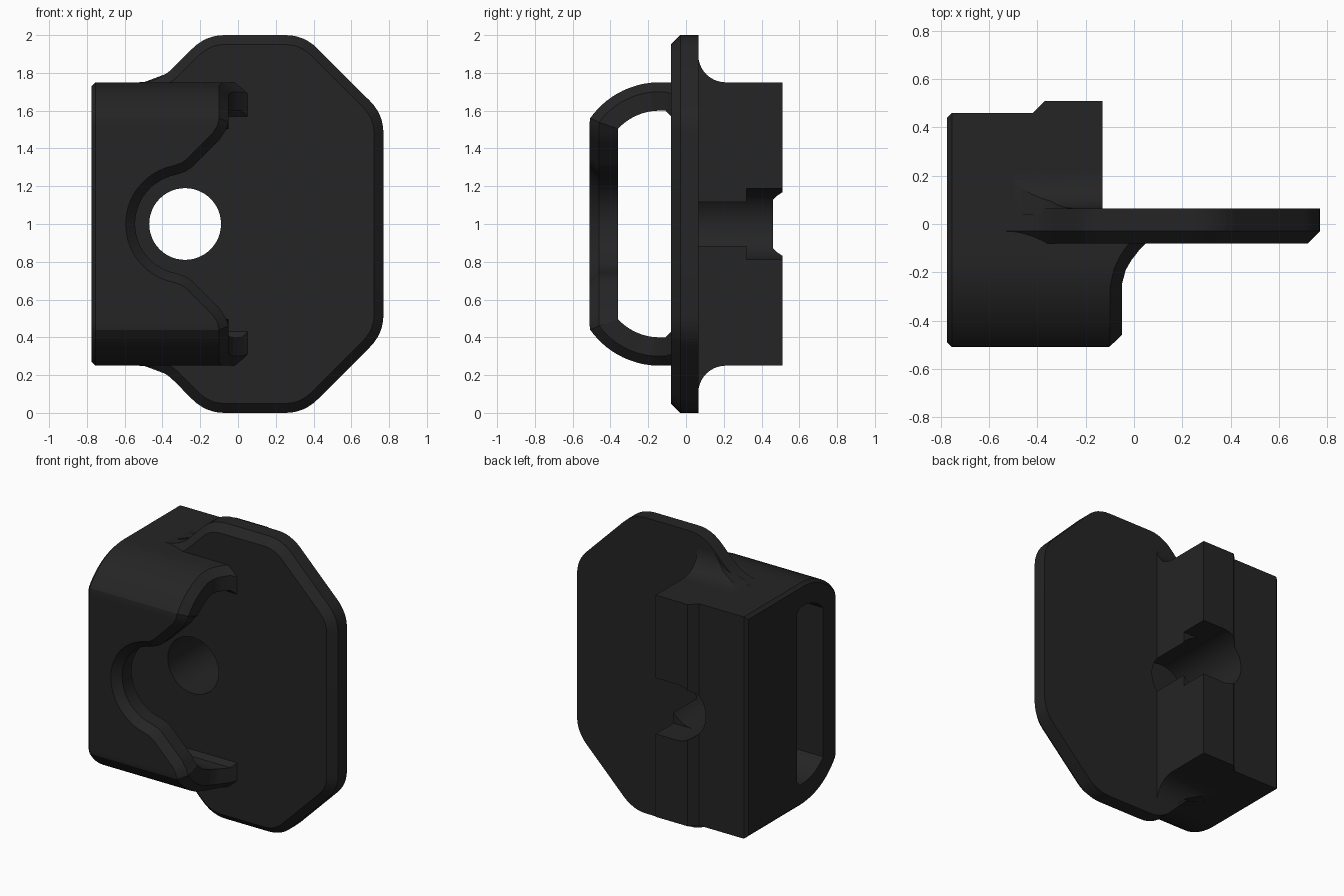
import bpy, bmesh, math
from mathutils import Vector

if "Cube" in bpy.data.objects:
    bpy.data.objects.remove(bpy.data.objects["Cube"])

mat = bpy.data.materials.new("charcoal")
mat.diffuse_color = (0.018, 0.018, 0.018, 1)
mat.use_nodes = True
mat.node_tree.nodes["Principled BSDF"].inputs["Base Color"].default_value = mat.diffuse_color


def finish(name, bm, smooth=True):
    bmesh.ops.remove_doubles(bm, verts=bm.verts, dist=1e-5)
    bmesh.ops.recalc_face_normals(bm, faces=bm.faces)
    me = bpy.data.meshes.new(name)
    bm.to_mesh(me)
    bm.free()
    ob = bpy.data.objects.new(name, me)
    bpy.context.collection.objects.link(ob)
    me.materials.append(mat)
    if smooth:
        shade(ob)
    return ob


def shade(ob):
    bpy.ops.object.select_all(action='DESELECT')
    ob.select_set(True)
    bpy.context.view_layer.objects.active = ob
    bpy.ops.object.shade_smooth_by_angle(angle=math.radians(28))


def loft(bm, rings):
    """Skin closed rings of points and cap both ends."""
    vs = [[bm.verts.new(p) for p in r] for r in rings]
    n = len(vs[0])
    for a, b in zip(vs, vs[1:]):
        for i in range(n):
            j = (i + 1) % n
            bm.faces.new((a[i], a[j], b[j], b[i]))
    bm.faces.new(vs[0])
    bm.faces.new(vs[-1])


def boolean(ob, cutter, op):
    m = ob.modifiers.new(op.lower(), 'BOOLEAN')
    m.operation, m.object, m.solver = op, cutter, 'EXACT'
    bpy.context.view_layer.objects.active = ob
    bpy.ops.object.modifier_apply(modifier=m.name)
    bpy.data.objects.remove(cutter)


def rounded(corners, steps=6):
    """Round polygon corners given as (x, z, tangent length)."""
    out = []
    for i, (x, z, t) in enumerate(corners):
        c = Vector((x, z))
        if t == 0:
            out.append(c)
            continue
        p = Vector(corners[i - 1][:2])
        q = Vector(corners[(i + 1) % len(corners)][:2])
        a, b = c + (p - c).normalized() * t, c + (q - c).normalized() * t
        for k in range(steps + 1):
            f = k / steps
            out.append(a * (1 - f) ** 2 + c * 2 * f * (1 - f) + b * f * f)
    return out


def inset(pts, d):
    """Offset a clockwise polygon inwards."""
    out = []
    for i, p in enumerate(pts):
        u = (p - pts[i - 1]).normalized()
        v = (pts[(i + 1) % len(pts)] - p).normalized()
        n = Vector((u.y, -u.x)) + Vector((v.y, -v.x))
        out.append(p + n * (2 * d / n.length_squared))
    return out


# Back plate with chamfered front rim
upper = [(-0.7, 1.75, 0), (-0.42, 1.75, 0.11), (-0.17, 2, 0.1),
         (0.35, 2, 0.1), (0.77, 1.58, 0.1)]
lower = [(x, 2 - z, t) for x, z, t in reversed(upper)]
outline = rounded(upper + lower)
bm = bmesh.new()
loft(bm, [[(p.x, y, p.y) for p in pts] for y, pts in
          ((0.065, outline), (-0.03, outline), (-0.08, inset(outline, 0.05)))])
plate = finish("plate", bm, False)

# Mounting block behind the plate, stepped at the back
bm = bmesh.new()
prof = [(-0.775, -0.079), (-0.775, 0.46), (-0.42, 0.46), (-0.37, 0.51),
        (-0.13, 0.51), (-0.13, -0.079)]
loft(bm, [[(x, y, z) for x, y in prof] for z in (0.25, 1.75)])
edges = [e for e in bm.edges if all(v.co.x < -0.77 for v in e.verts)
         and max(v.co.y for v in e.verts) > 0]
bmesh.ops.bevel(bm, geom=edges, offset=0.02, segments=1, affect='EDGES')
block = finish("block", bm, False)
boolean(plate, block, 'UNION')

# Concave fillets between plate back and block ends
for side in (1, -1):
    rings = []
    for k in range(11):
        a = math.pi / 2 * k / 10
        y, z = 0.21 - 0.145 * math.cos(a), 1.895 - 0.145 * math.sin(a)
        xl = z - 2.15 - 0.1 * (1 - min(1, (z - 1.75) / 0.06))
        zz = 1 + side * (z - 1)
        rings.append([(xl, y, zz), (-0.13, y, zz), (-0.13, 0.04, zz), (xl, 0.04, zz)])
    bm = bmesh.new()
    loft(bm, rings)
    finish("fillet_top" if side > 0 else "fillet_bottom", bm)

# Through hole, opening sideways into a slot at the back
bm = bmesh.new()
loft(bm, [[(-0.28 + 0.19 * math.cos(i * math.pi / 24), y,
            1 + 0.19 * math.sin(i * math.pi / 24)) for i in range(48)]
          for y in (-0.3, 0.8)])
boolean(plate, finish("bore", bm, False), 'DIFFERENCE')
bm = bmesh.new()
loft(bm, [[(x, y, z) for x, z in ((-0.28, 0.811), (0, 0.811), (0, 1.189), (-0.28, 1.189))]
          for y in (0.32, 0.8)])
boolean(plate, finish("side_slot", bm, False), 'DIFFERENCE')
plate.name = "plate_and_block"
shade(plate)

# Strap: band bowed over the front, its free edge shaped round the hole
AO, AI = math.asin(0.37 / 0.45), math.asin(0.22 / 0.30)
S1 = 0.06 + 0.45 * AO
ZO, ZI = 1.3 + 0.45 * math.cos(AO), 1.3 + 0.3 * math.cos(AI)


def surf(s, depth):
    """(y, z) on the upper half of the band; depth 0 outside, 1 inside."""
    if s < 0.06:
        o = Vector((-0.08 - s, 1.75))
        i = Vector((-0.08 - s, 1.6 - min(0.03, max(0, 0.03 - s))))
    elif s < S1:
        f = (s - 0.06) / (S1 - 0.06)
        o = Vector((-0.14 - 0.45 * math.sin(f * AO), 1.3 + 0.45 * math.cos(f * AO)))
        i = Vector((-0.14 - 0.30 * math.sin(f * AI), 1.3 + 0.30 * math.cos(f * AI)))
    else:
        z = max(1.0, ZO - (s - S1))
        o, i = Vector((-0.51, z)), Vector((-0.36, min(ZI, z)))
    return o.lerp(i, depth)


def s_of(z):
    return S1 + ZO - z


edge = [(-0.02, 0.07), (0, 0.05), (0.03, 0.02), (0.07, -0.01), (0.12, -0.035),
        (0.19, -0.05), (S1, -0.05), (s_of(1.50), -0.063), (s_of(1.45), -0.095),
        (s_of(1.30), -0.245), (s_of(1.277), -0.28)]
for deg in range(100, 181, 8):
    a = math.radians(deg)
    edge.append((s_of(1 + 0.265 * math.sin(a)), -0.28 + 0.265 * math.cos(a)))
edge[-1] = (s_of(1.0), -0.545)
path = [Vector(edge[0])]
for p in map(Vector, edge[1:]):
    q = path[-1]
    n = max(1, math.ceil((p - q).length / 0.035))
    path += [q.lerp(p, (k + 1) / n) for k in range(n)]

rings = []
for k, p in enumerate(path):
    t = (path[min(k + 1, len(path) - 1)] - path[max(k - 1, 0)]).normalized()
    if k == len(path) - 1:
        t = Vector((1, 0))
    so, xo = p.x + 0.05 * t.y, p.y - 0.05 * t.x
    ring = []
    for s, d, x in ((p.x, 1, -0.775), (p.x, 1, p.y), (p.x, 0.333, p.y),
                    (so, 0, xo), (so, 0, -0.755), (so, 0.133, -0.775)):
        y, z = surf(s, d)
        ring.append((x, y, z))
    rings.append(ring)
rings += [[(x, y, 2 - z) for x, y, z in r] for r in reversed(rings[:-1])]
bm = bmesh.new()
loft(bm, rings)
finish("strap", bm)
